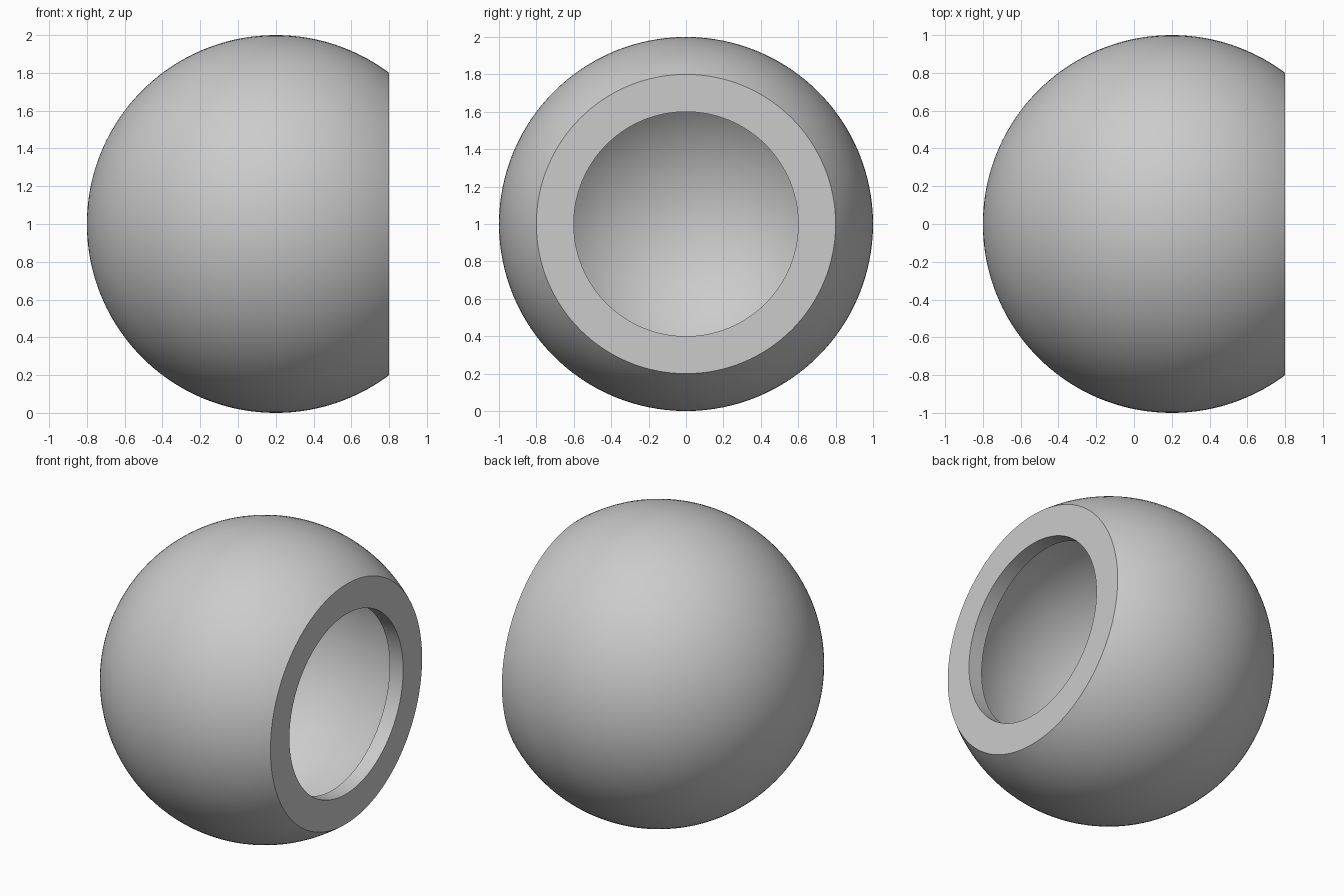
import bpy
import bmesh
from math import acos, cos, pi, sin, tau
from mathutils import Vector

cube = bpy.data.objects.get("Cube")
if cube:
    bpy.data.objects.remove(cube, do_unlink=True)

CENTRE = Vector((0.2, 0, 1))
RADIUS = 1.0
CUT = 0.6          # distance from centre to the flat rim
HOLE = 0.6         # radius of the opening
WALL = 0.1         # shell thickness
INNER = RADIUS - WALL
INNER_CUT = CUT - WALL


def arc(radius, start, end, steps):
    """Points on a circle in the x-z plane."""
    angles = [start + (end - start) * i / steps for i in range(steps + 1)]
    return [Vector((radius * cos(a), 0, radius * sin(a))) for a in angles]


# Half section: outer sphere, flat rim, bore through the wall, inner sphere
profile = arc(RADIUS, pi, acos(CUT / RADIUS), 64)
profile += [Vector((CUT, 0, HOLE)), Vector((INNER_CUT, 0, HOLE))]
profile += arc(INNER, acos(INNER_CUT / INNER), pi, 64)

# Revolve the section about the x axis
bm = bmesh.new()
verts = [bm.verts.new(p) for p in profile]
edges = [bm.edges.new(pair) for pair in zip(verts, verts[1:])]
bmesh.ops.spin(bm, geom=verts + edges, cent=(0, 0, 0), axis=(1, 0, 0),
               angle=tau, steps=128, use_merge=False)
bmesh.ops.remove_doubles(bm, verts=bm.verts, dist=0.0005)
bmesh.ops.recalc_face_normals(bm, faces=bm.faces)

mesh = bpy.data.meshes.new("hollow_ball")
bm.to_mesh(mesh)
bm.free()
ball = bpy.data.objects.new("hollow_ball", mesh)
ball.location = CENTRE
bpy.context.collection.objects.link(ball)

# Plain grey finish
grey = bpy.data.materials.new("light_grey")
grey.use_nodes = True
colour = (0.6, 0.6, 0.6, 1)
grey.diffuse_color = colour
grey.node_tree.nodes["Principled BSDF"].inputs["Base Color"].default_value = colour
mesh.materials.append(grey)

# Smooth curves with crisp rim edges
bpy.ops.object.select_all(action="DESELECT")
ball.select_set(True)
bpy.context.view_layer.objects.active = ball
bpy.ops.object.shade_smooth_by_angle(angle=pi / 6)
